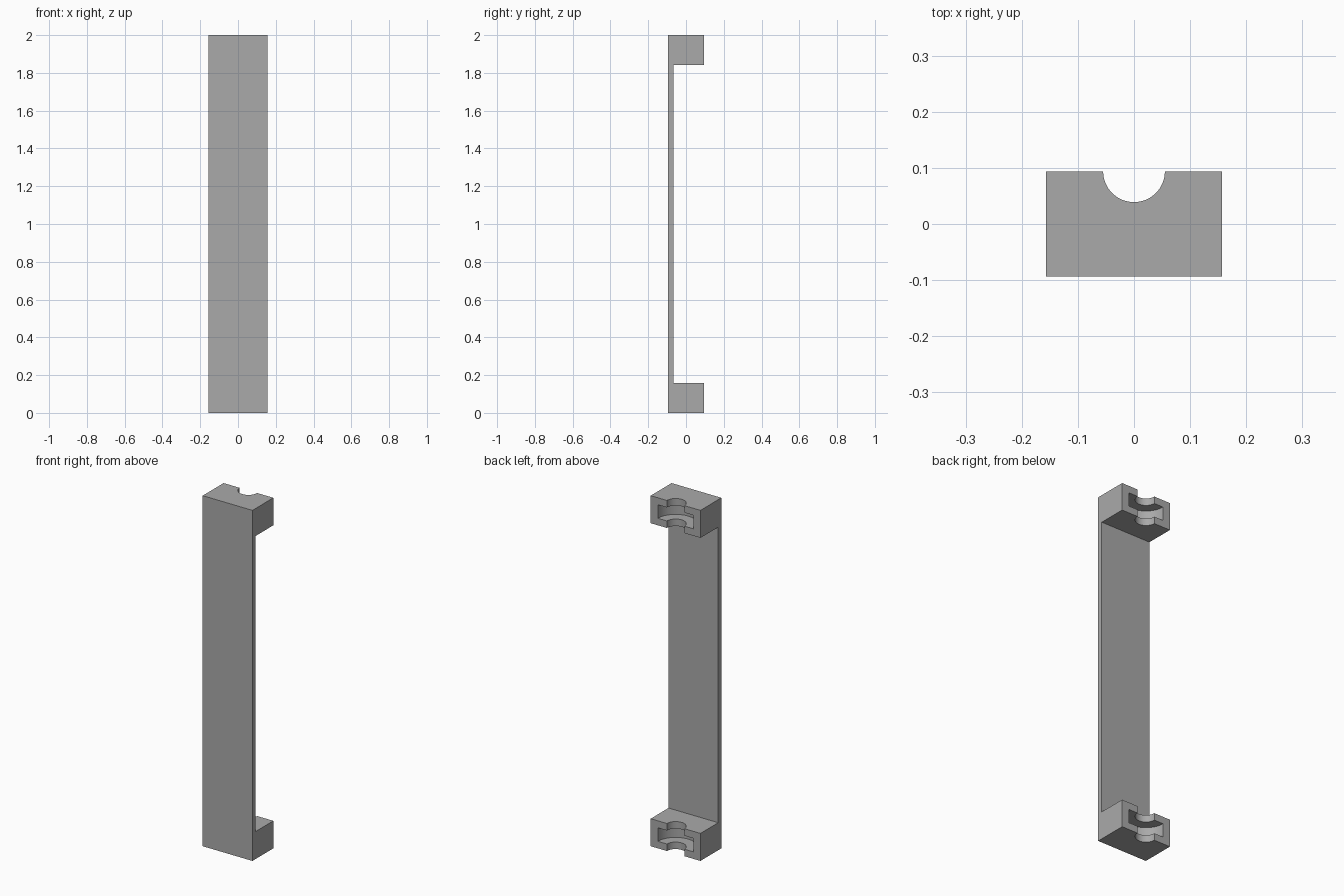
import bpy, bmesh, math

if "Cube" in bpy.data.objects:
    bpy.data.objects.remove(bpy.data.objects["Cube"])

W, D, H = 0.157, 0.094, 2.0      # half width, half depth, height
BLOCK, PLATE = 0.157, 0.028      # end block height, plate thickness
HOLE_R, SEAT_R, WALL = 0.055, 0.112, 0.04

grey = bpy.data.materials.new("plain grey")
grey.diffuse_color = (0.4, 0.4, 0.4, 1)
grey.use_nodes = True
grey.node_tree.nodes["Principled BSDF"].inputs["Base Color"].default_value = grey.diffuse_color


def profile_points(radius, n=32):
    """Block outline with a half-round notch in the back edge."""
    pts = [(-W, D), (-W, -D), (W, -D), (W, D)]
    for i in range(n + 1):
        a = -math.pi * i / n
        pts.append((radius * math.cos(a), D + radius * math.sin(a)))
    return pts


def half_disc(bm, z, up):
    """Flat half ring between the hole and the seat."""
    n = 32
    arcs = []
    for r in (HOLE_R, SEAT_R):
        arcs.append([bm.verts.new((r * math.cos(-math.pi * i / n),
                                   D + r * math.sin(-math.pi * i / n), z))
                     for i in range(n + 1)])
    for i in range(n):
        f = bm.faces.new((arcs[0][i], arcs[0][i + 1], arcs[1][i + 1], arcs[1][i]))
        f.normal_update()
        if (f.normal.z > 0) != up:
            f.normal_flip()


def side_walls(bm, radius, z0, z1):
    pts = profile_points(radius)
    low = [bm.verts.new((x, y, z0)) for x, y in pts]
    high = [bm.verts.new((x, y, z1)) for x, y in pts]
    for i in range(len(pts)):
        j = (i + 1) % len(pts)
        bm.faces.new((low[i], low[j], high[j], high[i]))
    return low, high


def finish(name, bm):
    bmesh.ops.remove_doubles(bm, verts=bm.verts, dist=1e-5)
    me = bpy.data.meshes.new(name)
    bm.to_mesh(me)
    bm.free()
    me.materials.append(grey)
    ob = bpy.data.objects.new(name, me)
    bpy.context.collection.objects.link(ob)
    bpy.context.view_layer.objects.active = ob
    ob.select_set(True)
    bpy.ops.object.shade_smooth_by_angle(angle=math.radians(30))
    ob.select_set(False)


# End blocks: stepped half-round bearing seat open to the back
for name, z in (("lower_end_block", 0.0), ("upper_end_block", H - BLOCK)):
    bm = bmesh.new()
    low, _ = side_walls(bm, HOLE_R, z, z + WALL)
    side_walls(bm, SEAT_R, z + WALL, z + BLOCK - WALL)
    _, high = side_walls(bm, HOLE_R, z + BLOCK - WALL, z + BLOCK)
    bm.faces.new(low[::-1])
    bm.faces.new(high)
    half_disc(bm, z + WALL, True)
    half_disc(bm, z + BLOCK - WALL, False)
    # back strips that span the lips between hole edge and seat edge are
    # part of the lip walls, so the seat floor and ceiling close the shape
    finish(name, bm)

# Thin plate joining the two blocks
bm = bmesh.new()
bmesh.ops.create_cube(bm, size=1)
for v in bm.verts:
    v.co = (v.co.x * 2 * W, -D + (v.co.y + 0.5) * PLATE,
            BLOCK + (v.co.z + 0.5) * (H - 2 * BLOCK))
finish("front_plate", bm)
